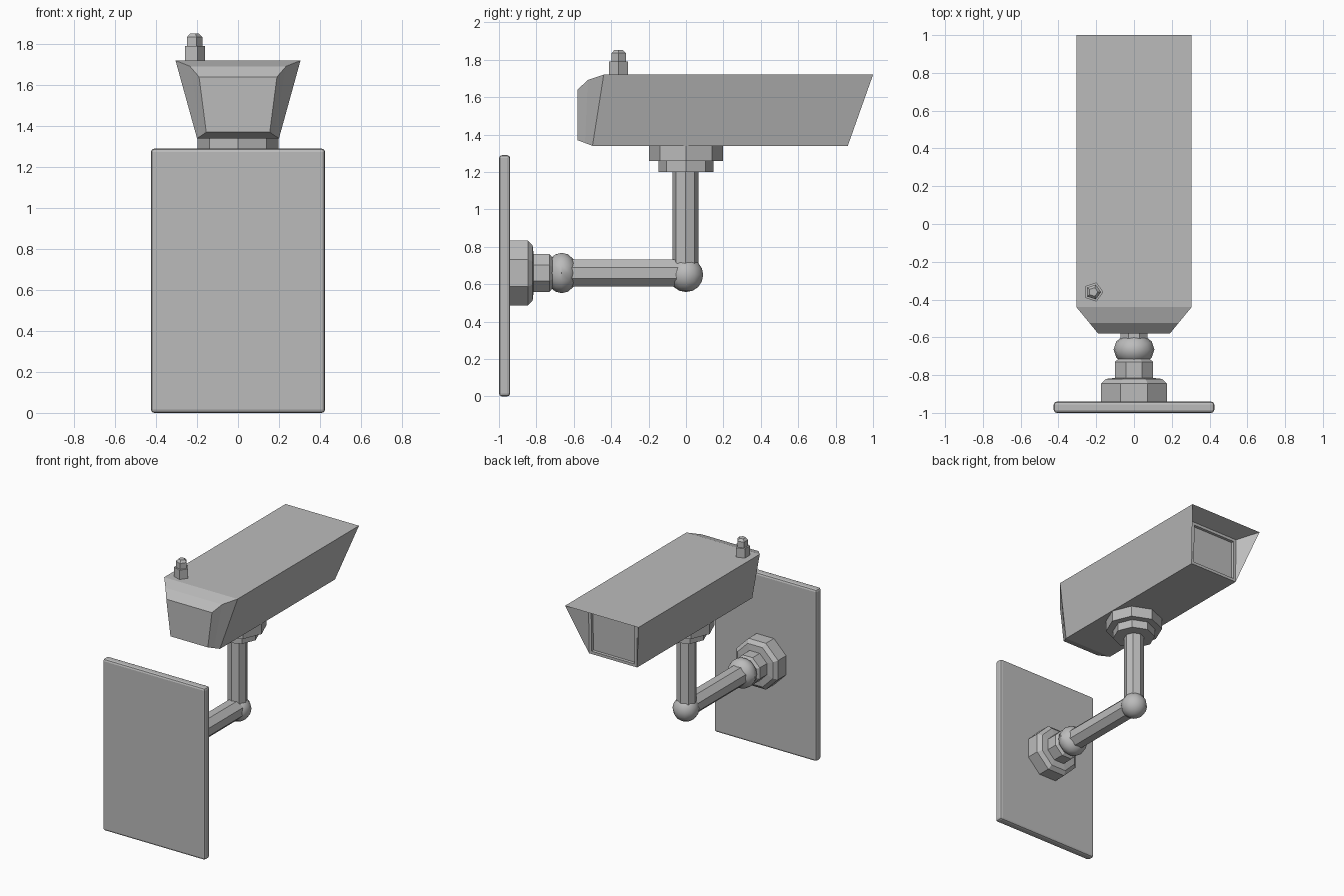
import bpy, bmesh
from math import pi
from mathutils import Matrix

cube = bpy.data.objects.get("Cube")
if cube:
    bpy.data.objects.remove(cube, do_unlink=True)

grey = bpy.data.materials.new("painted_grey")
grey.use_nodes = True
grey.diffuse_color = (0.5, 0.5, 0.5, 1)
grey.node_tree.nodes["Principled BSDF"].inputs["Base Color"].default_value = (0.5, 0.5, 0.5, 1)


def finish(name, bm, smooth=None):
    bmesh.ops.recalc_face_normals(bm, faces=bm.faces[:])
    mesh = bpy.data.meshes.new(name)
    bm.to_mesh(mesh)
    bm.free()
    mesh.materials.append(grey)
    obj = bpy.data.objects.new(name, mesh)
    bpy.context.collection.objects.link(obj)
    if smooth:
        bpy.ops.object.select_all(action='DESELECT')
        obj.select_set(True)
        bpy.context.view_layer.objects.active = obj
        bpy.ops.object.shade_smooth_by_angle(angle=smooth)
    return obj


def loft(bm, rings):
    """Skin closed rings of points, cap both ends; returns the end cap."""
    rows = [[bm.verts.new(p) for p in ring] for ring in rings]
    n = len(rows[0])
    for a, b in zip(rows, rows[1:]):
        for i in range(n):
            j = (i + 1) % n
            bm.faces.new((a[i], a[j], b[j], b[i]))
    bm.faces.new(rows[0][::-1])
    return bm.faces.new(rows[-1])


def turned(name, profile, sides, origin, along_y=False, turn=0.0):
    """Faceted turning from (radius, distance) pairs along z or y."""
    bm = bmesh.new()
    spin = [Matrix.Rotation(turn + 2 * pi * i / sides, 3, 'Z') for i in range(sides)]
    loft(bm, [[m @ Matrix.Translation((r, 0, h)).to_translation() for m in spin]
              for r, h in profile])
    if along_y:
        bm.transform(Matrix.Rotation(-pi / 2, 4, 'X'))
    bm.transform(Matrix.Translation(origin))
    return finish(name, bm)


def ball(name, origin, radius, squash=1.0):
    bm = bmesh.new()
    bmesh.ops.create_uvsphere(bm, u_segments=12, v_segments=8, radius=radius)
    bm.transform(Matrix.Translation(origin) @ Matrix.Diagonal((1, squash, 1, 1)))
    return finish(name, bm, pi / 5)


# Wall plate with softened edges
bm = bmesh.new()
bmesh.ops.create_cube(bm, size=1, matrix=Matrix.Translation((0, -0.97, 0.645))
                      @ Matrix.Diagonal((0.85, 0.06, 1.29, 1)))
plate = finish("wall_plate", bm)
bevel = plate.modifiers.new("edge", 'BEVEL')
bevel.width = 0.016
bevel.segments = 2

# Wall flange, collar and horizontal arm
flat = pi / 8
turned("wall_flange", [(0.188, -0.945), (0.188, -0.845), (0.16, -0.82), (0.11, -0.815)],
       8, (0, 0, 0.66), True, flat)
turned("arm_collar", [(0.11, -0.83), (0.11, -0.73), (0.09, -0.715)], 8, (0, 0, 0.66), True, flat)
ball("wall_joint", (0, -0.665, 0.66), 0.108, 0.8)
turned("horizontal_arm", [(0.077, -0.7), (0.077, 0)], 8, (0, 0, 0.66), True, flat)

# Elbow, post and stepped mount
ball("elbow_joint", (0, 0, 0.65), 0.092)
turned("vertical_post", [(0.07, 0.66), (0.07, 1.21)], 8, (-0.003, -0.003, 0))
turned("mount_lower", [(0.147, 1.2), (0.147, 1.265)], 8, (0, 0, 0))
turned("mount_upper", [(0.197, 1.26), (0.197, 1.345)], 8, (0, 0, 0))

# Camera housing: tapered rear, flared hood and recessed window
def section(top, bottom):
    (wt, yt, zt), (wb, yb, zb) = top, bottom
    return [(-wb, yb, zb), (wb, yb, zb), (wt, yt, zt), (-wt, yt, zt)]


lip = (0.2, 0.865, 1.34)
bm = bmesh.new()
window = loft(bm, [
    section((0.19, -0.58, 1.64), (0.155, -0.58, 1.37)),
    section((0.235, -0.525, 1.692), (0.177, -0.54, 1.355)),
    section((0.305, -0.44, 1.72), (0.2, -0.5, 1.34)),
    section((0.305, 1.0, 1.72), lip),
    section((0.2, 0.87, 1.677), lip)])
bmesh.ops.remove_doubles(bm, verts=bm.verts[:], dist=0.0001)
bmesh.ops.recalc_face_normals(bm, faces=bm.faces[:])
window = max((f for f in bm.faces if len(f.verts) == 4), key=lambda f: f.normal.y)
bmesh.ops.inset_individual(bm, faces=[window], thickness=0.03)
bmesh.ops.inset_individual(bm, faces=[window], thickness=0.002, depth=-0.02)
finish("camera_housing", bm)

# Cable gland on top
turned("antenna_stub", [(0.053, 1.715), (0.053, 1.79), (0.041, 1.791), (0.041, 1.835),
                        (0.024, 1.852)], 5, (-0.215, -0.36, 0))
